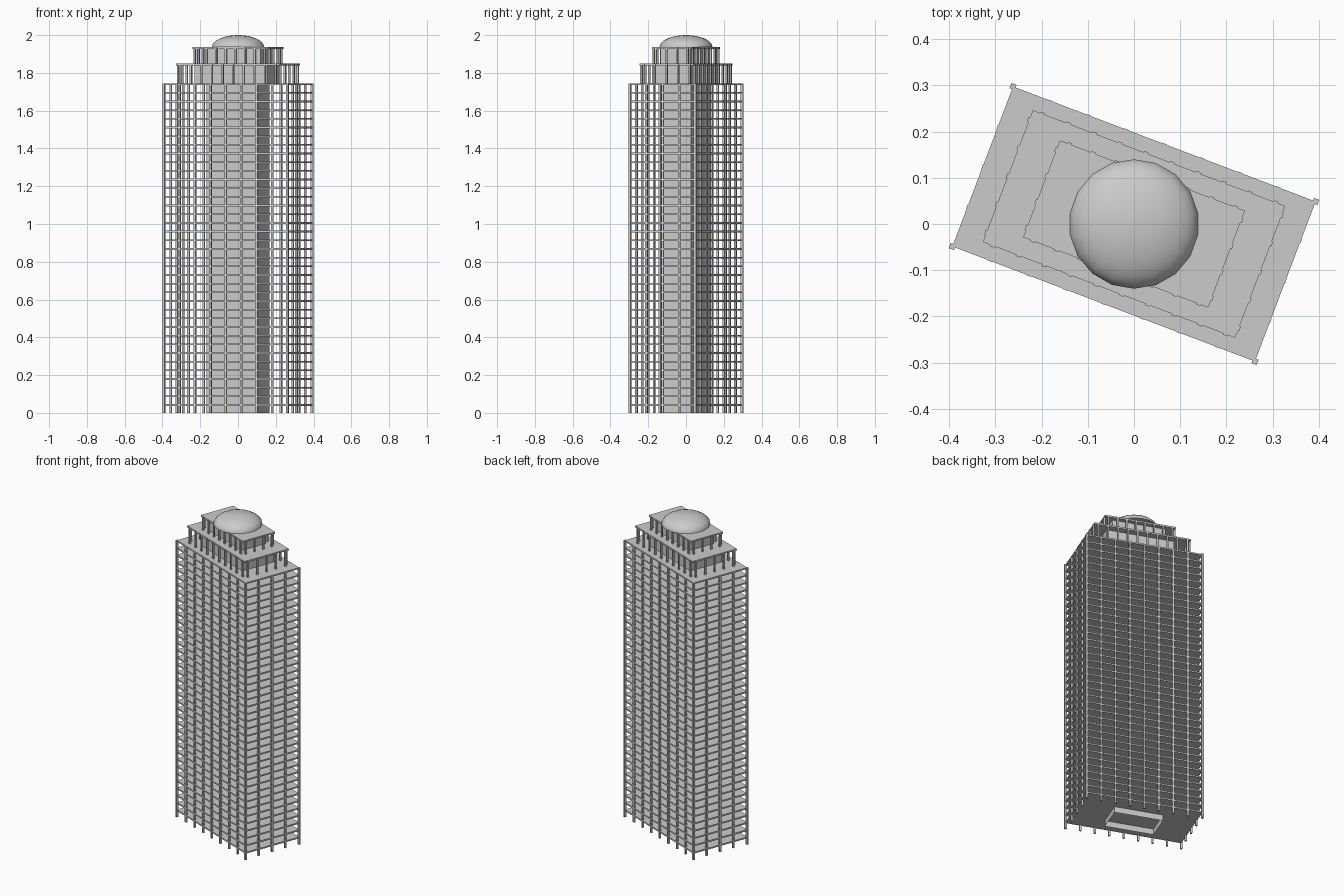
import bpy, bmesh, math
from mathutils import Matrix, Vector

if "Cube" in bpy.data.objects:
    bpy.data.objects.remove(bpy.data.objects["Cube"])

ROT = Matrix.Rotation(math.radians(-20.8), 4, 'Z')
L, W, TOP = 0.70, 0.37, 1.745      # tower length, depth, roof height
FLOORS = 38


def make(name, boxes, open_ends=False):
    """One object from a list of (x, y, z0, z1, sx, sy) boxes, turned to the plan angle."""
    bm = bmesh.new()
    for x, y, z0, z1, sx, sy in boxes:
        m = ROT @ Matrix.Translation((x, y, (z0 + z1) / 2)) @ Matrix.Diagonal((sx, sy, z1 - z0, 1))
        bmesh.ops.create_cube(bm, size=1, matrix=m)
    if open_ends:
        bm.normal_update()
        caps = [f for f in bm.faces if abs(f.normal.z) > 0.9]
        bmesh.ops.delete(bm, geom=caps, context='FACES_ONLY')
    me = bpy.data.meshes.new(name)
    bm.to_mesh(me)
    bm.free()
    ob = bpy.data.objects.new(name, me)
    bpy.context.collection.objects.link(ob)
    return ob


def spread(half, n):
    return [-half + 2 * half * i / (n - 1) for i in range(n)]


# Main tower: slabs, perimeter columns, hollow core
step = TOP / FLOORS
make("floor_slabs", [(0, 0, i * step - 0.009, i * step, L, W) for i in range(1, FLOORS + 1)])

c = 0.011
cols = [(x, s * (W / 2 - c / 2 + 0.001), 0, TOP - 0.001, c, c)
        for x in spread(L / 2, 9)[1:-1] for s in (-1, 1)]
cols += [(s * (L / 2 - c / 2 + 0.001), y, 0, TOP - 0.001, c, c)
         for y in spread(W / 2, 5)[1:-1] for s in (-1, 1)]
make("tower_columns", cols)
make("corner_columns", [(sx * L / 2, sy * W / 2, 0, TOP, 0.012, 0.012)
                        for sx in (-1, 1) for sy in (-1, 1)])
make("tower_core", [(0, 0, 0, TOP - 0.005, 0.294, 0.17)], open_ends=True)


# Stepped crown: each tier has a roof slab, a core and a colonnade
def tier(name, z0, z1, l, w, core_l, core_w, nl, nw):
    t = 0.01
    make(name + "_roof", [(0, 0, z1 - t, z1, l, w)])
    make(name + "_core", [(0, 0, z0, z1 - t, core_l, core_w)], open_ends=True)
    b = [(x, s * (w / 2 - 0.002), z0, z1 - 0.002, t, t)
         for x in spread(l / 2 - 0.022, nl) for s in (-1, 1)]
    b += [(s * (l / 2 - 0.002), y, z0, z1 - 0.002, t, t)
          for y in spread(w / 2 - 0.022, nw) for s in (-1, 1)]
    make(name + "_columns", b)


tier("lower_tier", TOP, 1.85, 0.584, 0.305, 0.41, 0.22, 10, 5)
tier("upper_tier", 1.85, 1.937, 0.428, 0.224, 0.32, 0.168, 8, 4)

# Flattened dome
bm = bmesh.new()
bmesh.ops.create_uvsphere(bm, u_segments=18, v_segments=16, radius=1)
bmesh.ops.delete(bm, geom=[v for v in bm.verts if v.co.z < -0.01], context='VERTS')
bmesh.ops.scale(bm, vec=Vector((0.14, 0.14, 0.063)), verts=bm.verts)
bmesh.ops.translate(bm, vec=Vector((0, 0, 1.937)), verts=bm.verts)
for f in bm.faces:
    f.smooth = True
me = bpy.data.meshes.new("dome")
bm.to_mesh(me)
bm.free()
bpy.context.collection.objects.link(bpy.data.objects.new("dome", me))
